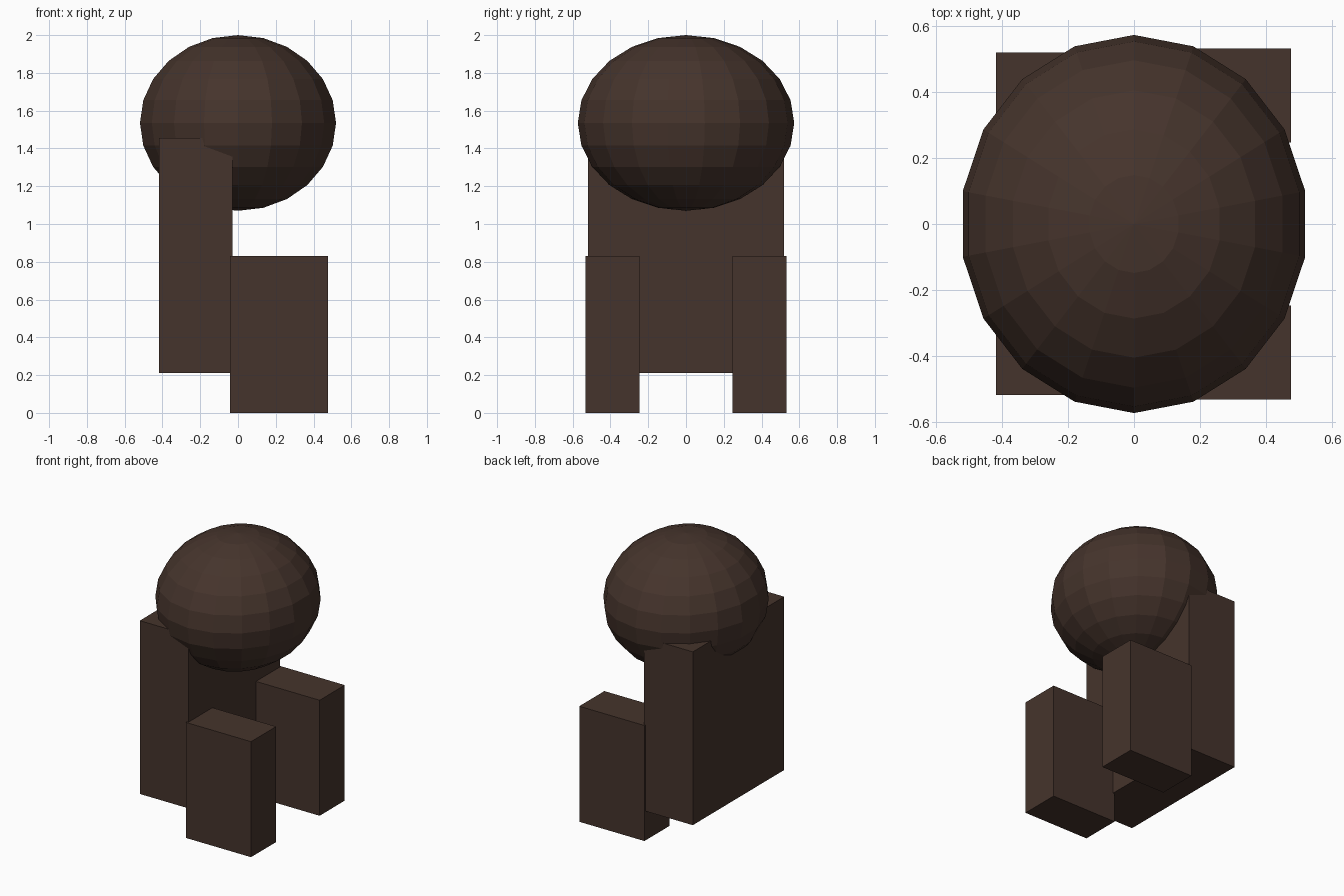
import bpy
import bmesh

cube = bpy.data.objects.get("Cube")
if cube:
    bpy.data.objects.remove(cube, do_unlink=True)

brown = bpy.data.materials.new("dark_brown")
brown.use_nodes = True
colour = (0.06, 0.034, 0.025, 1)
brown.diffuse_color = colour
brown.node_tree.nodes["Principled BSDF"].inputs["Base Color"].default_value = colour


def finish(name, bm):
    """Turn a bmesh into a flat shaded brown object."""
    mesh = bpy.data.meshes.new(name)
    bm.to_mesh(mesh)
    bm.free()
    mesh.materials.append(brown)
    obj = bpy.data.objects.new(name, mesh)
    bpy.context.collection.objects.link(obj)
    return obj


def box(name, low, high):
    bm = bmesh.new()
    bmesh.ops.create_cube(bm, size=1)
    for v in bm.verts:
        v.co = [a + (b - a) * (c + 0.5) for a, b, c in zip(low, high, v.co)]
    return finish(name, bm)


# Rounded head, faceted, with corners on the y axis
bm = bmesh.new()
bmesh.ops.create_uvsphere(bm, u_segments=18, v_segments=12, radius=1)
bmesh.ops.scale(bm, vec=(0.527, 0.573, 0.465), verts=bm.verts)
head = finish("head", bm)
head.location.z = 1.535

# Upright body slab
box("body", (-0.418, -0.518, 0.21), (-0.03, 0.52, 1.455))

# Pair of block legs
for name, y0, y1 in (("right_leg", -0.532, -0.247), ("left_leg", 0.247, 0.532)):
    box(name, (-0.042, y0, 0), (0.476, y1, 0.83))
